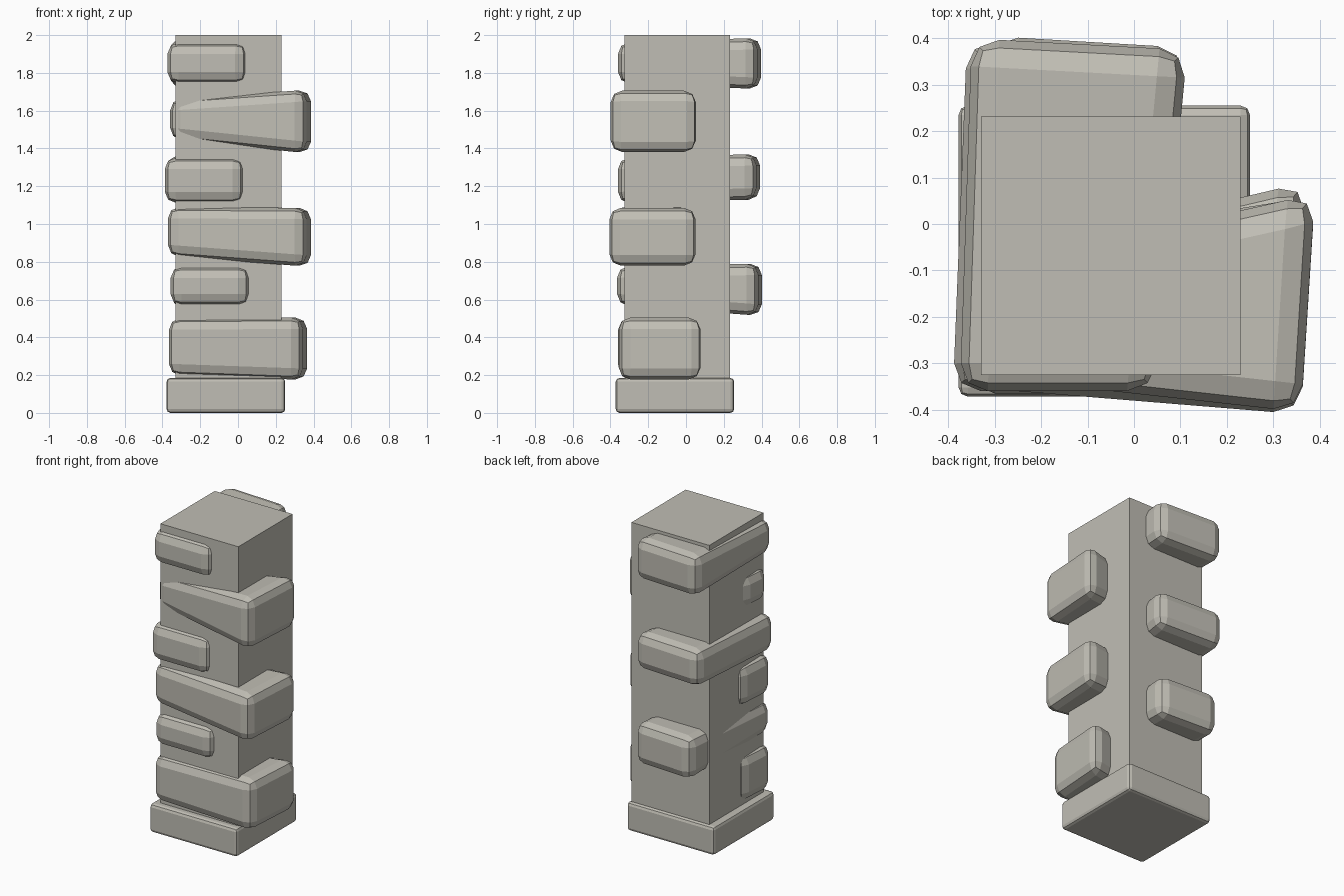
import bpy, bmesh

if "Cube" in bpy.data.objects:
    bpy.data.objects.remove(bpy.data.objects["Cube"])

stone = bpy.data.materials.new("pale_stone")
stone.diffuse_color = (0.53, 0.515, 0.46, 1)
stone.use_nodes = True
stone.node_tree.nodes["Principled BSDF"].inputs["Base Color"].default_value = stone.diffuse_color


def block(name, lower, upper, bevel=0.0, segments=2):
    """Six-sided block from four lower and four upper corners, optionally rounded."""
    bm = bmesh.new()
    lo = [bm.verts.new(p) for p in lower]
    hi = [bm.verts.new(p) for p in upper]
    bm.faces.new(lo[::-1])
    bm.faces.new(hi)
    for i in range(4):
        j = (i + 1) % 4
        bm.faces.new((lo[i], lo[j], hi[j], hi[i]))
    bmesh.ops.recalc_face_normals(bm, faces=bm.faces)
    if bevel:
        bmesh.ops.bevel(bm, geom=bm.edges[:], offset=bevel, segments=segments,
                        profile=0.5, affect='EDGES', clamp_overlap=True)
    me = bpy.data.meshes.new(name)
    bm.to_mesh(me)
    bm.free()
    me.materials.append(stone)
    ob = bpy.data.objects.new(name, me)
    bpy.context.collection.objects.link(ob)
    return ob


def box(name, x0, x1, y0, y1, z0, z1, bevel=0.0):
    plan = [(x0, y0), (x1, y0), (x1, y1), (x0, y1)]
    return block(name, [(x, y, z0) for x, y in plan], [(x, y, z1) for x, y in plan], bevel)


def bar(name, plan, heights):
    """Tapered rough stone bar: each plan corner has its own bottom and top height."""
    return block(name, [(x, y, h[0]) for (x, y), h in zip(plan, heights)],
                 [(x, y, h[1]) for (x, y), h in zip(plan, heights)], 0.06)


# Square pillar and plinth
box("pillar", -0.33, 0.23, -0.325, 0.232, 0.1, 2.0)
box("plinth", -0.378, 0.25, -0.372, 0.255, 0.0, 0.185, 0.02)

# Bars running across, with the wide end out of the right side
# (left end y range, right end y range, x range, left heights, right heights)
across = [
    ((-0.36, -0.08), (-0.355, 0.09), (-0.37, 0.37), (0.20, 0.50), (0.175, 0.505)),
    ((-0.35, -0.06), (-0.41, 0.06), (-0.375, 0.39), (0.83, 1.09), (0.775, 1.085)),
    ((-0.325, -0.10), (-0.405, 0.065), (-0.365, 0.39), (1.45, 1.66), (1.375, 1.71)),
]
for i, (yl, yr, x, hl, hr) in enumerate(across):
    bar(f"cross_bar_{i + 1}",
        [(x[0], yl[0]), (x[1] - 0.03, yr[0]), (x[1], yr[1]), (x[0] + 0.02, yl[1])],
        [hl, hr, hr, hl])

# Bars running front to back, with the wide end out of the back
# (front x range, back x range, y range, front heights, back heights)
through = [
    ((-0.36, 0.06), (-0.31, 0.11), (-0.365, 0.405), (0.57, 0.775), (0.515, 0.79)),
    ((-0.39, 0.03), (-0.36, 0.115), (-0.36, 0.395), (1.11, 1.35), (1.13, 1.37)),
    ((-0.375, 0.045), (-0.35, 0.115), (-0.36, 0.40), (1.745, 1.96), (1.715, 1.985)),
]
for i, (xf, xb, y, hf, hb) in enumerate(through):
    bar(f"through_bar_{i + 1}",
        [(xf[0], y[0]), (xf[1], y[0]), (xb[1], y[1] - 0.025), (xb[0], y[1])],
        [hf, hf, hb, hb])
